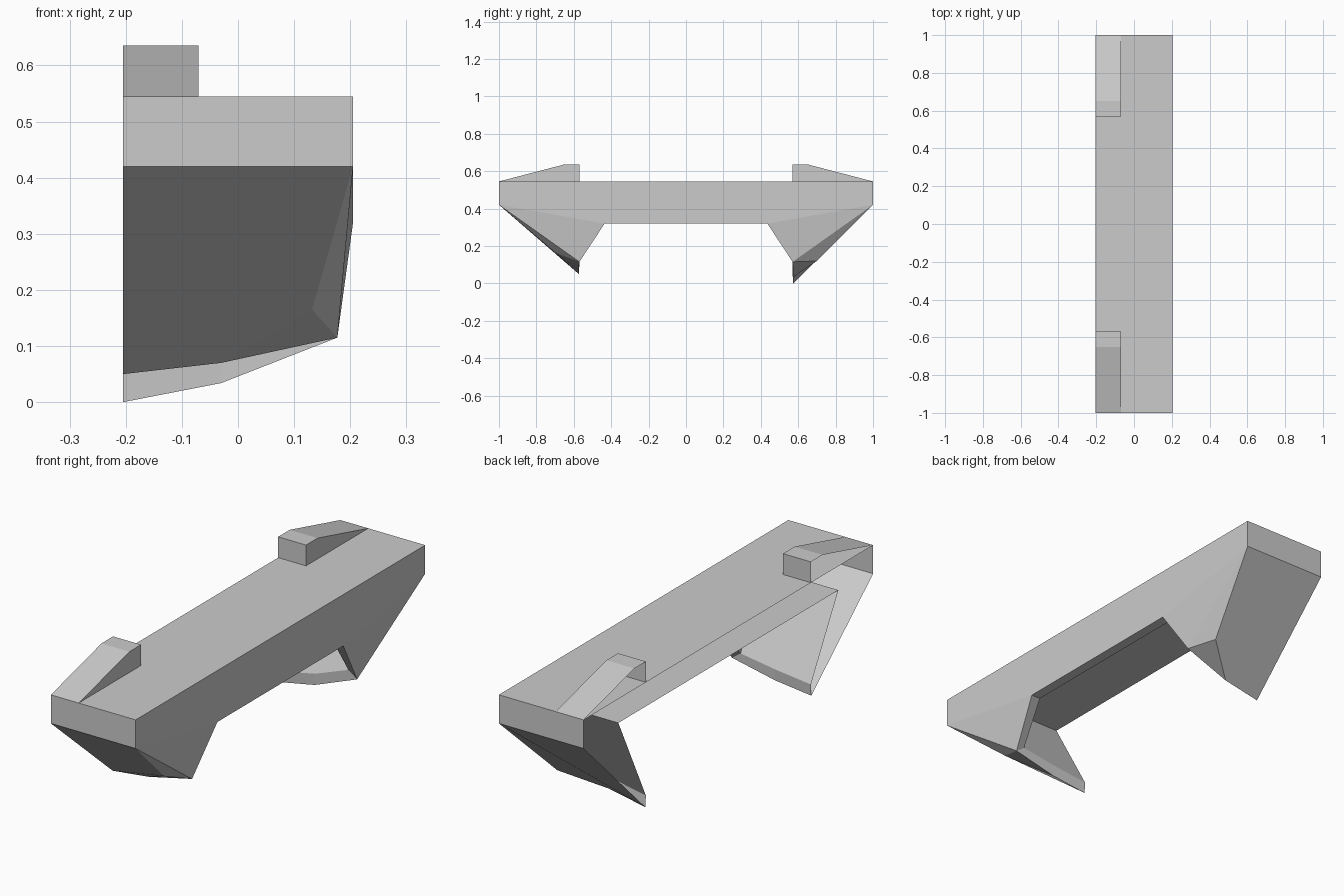
import bpy
import bmesh

cube = bpy.data.objects.get("Cube")
if cube:
    bpy.data.objects.remove(cube)

# Single plain grey
grey = bpy.data.materials.new("plain_grey")
grey.use_nodes = True
grey.diffuse_color = (0.6, 0.6, 0.6, 1)
grey.node_tree.nodes["Principled BSDF"].inputs["Base Color"].default_value = (0.6, 0.6, 0.6, 1)

SEAM, SIDE = -0.205, 0.205      # open inner side, closed outer side
TOP, RIM, SILL, LINING = 0.545, 0.42, 0.32, 0.44


def make_object(name, points, faces):
    """Build a flat-faced mesh from named points."""
    bm = bmesh.new()
    verts = {key: bm.verts.new(co) for key, co in points.items()}
    for face in faces:
        bm.faces.new([verts[key] for key in face])
    bmesh.ops.recalc_face_normals(bm, faces=bm.faces[:])
    mesh = bpy.data.meshes.new(name)
    bm.to_mesh(mesh)
    bm.free()
    mesh.materials.append(grey)
    obj = bpy.data.objects.new(name, mesh)
    bpy.context.collection.objects.link(obj)


def end_points(s, tip, mid, heel):
    """Points of one end; s is the y side, the rest are heights of the leg tip."""
    points = {
        "top_seam": (SEAM, 1, TOP), "top_side": (SIDE, 1, TOP),
        "rim_seam": (SEAM, 1, RIM), "rim_side": (SIDE, 1, RIM),
        "sill": (SIDE, 0.435, SILL), "sill_in": (0.16, 0.435, SILL),
        "toe": (0.177, 0.57, 0.115), "toe_in": (0.135, 0.57, 0.145),
        "heel": (0.132, 0.70, heel),
        "mid": (-0.03, 0.573, mid), "mid_in": (-0.03, 0.57, mid + 0.05),
        "tip": (SEAM, 0.573, tip), "tip_in": (SEAM, 0.57, tip + 0.05),
        "lining_seam": (SEAM, 0.76, LINING), "lining_side": (0.16, 0.76, LINING),
    }
    return {(key, s): (x, y * s, z) for key, (x, y, z) in points.items()}


# Faces that repeat at both ends
END_FACES = [
    "top_seam top_side rim_side rim_seam",      # end plate
    "rim_seam rim_side heel mid tip",           # sloping outer leg
    "rim_side sill toe", "rim_side toe heel",   # side of leg
    "heel toe mid",                             # underside of leg
    "tip mid mid_in tip_in", "mid toe toe_in mid_in",
    "toe sill sill_in toe_in",                  # edge of the side opening
    "lining_seam lining_side toe_in mid_in tip_in",
]

# Faces that run the full length, listed for one end and closed at the other
LONG_FACES = [
    "top_seam top_side",
    "top_side rim_side sill",
    "sill sill_in",
    "sill_in toe_in lining_side",
    "lining_side lining_seam",
]

points = {**end_points(-1, 0.05, 0.07, 0.165), **end_points(1, 0, 0.034, 0.12)}
faces = [[(key, s) for key in f.split()] for f in END_FACES for s in (-1, 1)]
for f in LONG_FACES:
    keys = f.split()
    faces.append([(k, -1) for k in keys] + [(k, 1) for k in reversed(keys)])
make_object("hollow_body", points, faces)

# Raised wedges on top, open on the seam side
PROFILE = {"base": (0.57, TOP), "crest": (0.57, 0.636),
           "brow": (0.65, 0.636), "nose": (1, TOP)}
for name, s in (("front_wedge", -1), ("back_wedge", 1)):
    wedge = {(k, x): (x, y * s, z) for k, (y, z) in PROFILE.items() for x in (SEAM, -0.07)}
    outline = list(PROFILE)
    wedge_faces = [[(a, SEAM), (b, SEAM), (b, -0.07), (a, -0.07)]
                   for a, b in zip(outline, outline[1:])]
    wedge_faces.append([(k, -0.07) for k in outline])
    make_object(name, wedge, wedge_faces)
